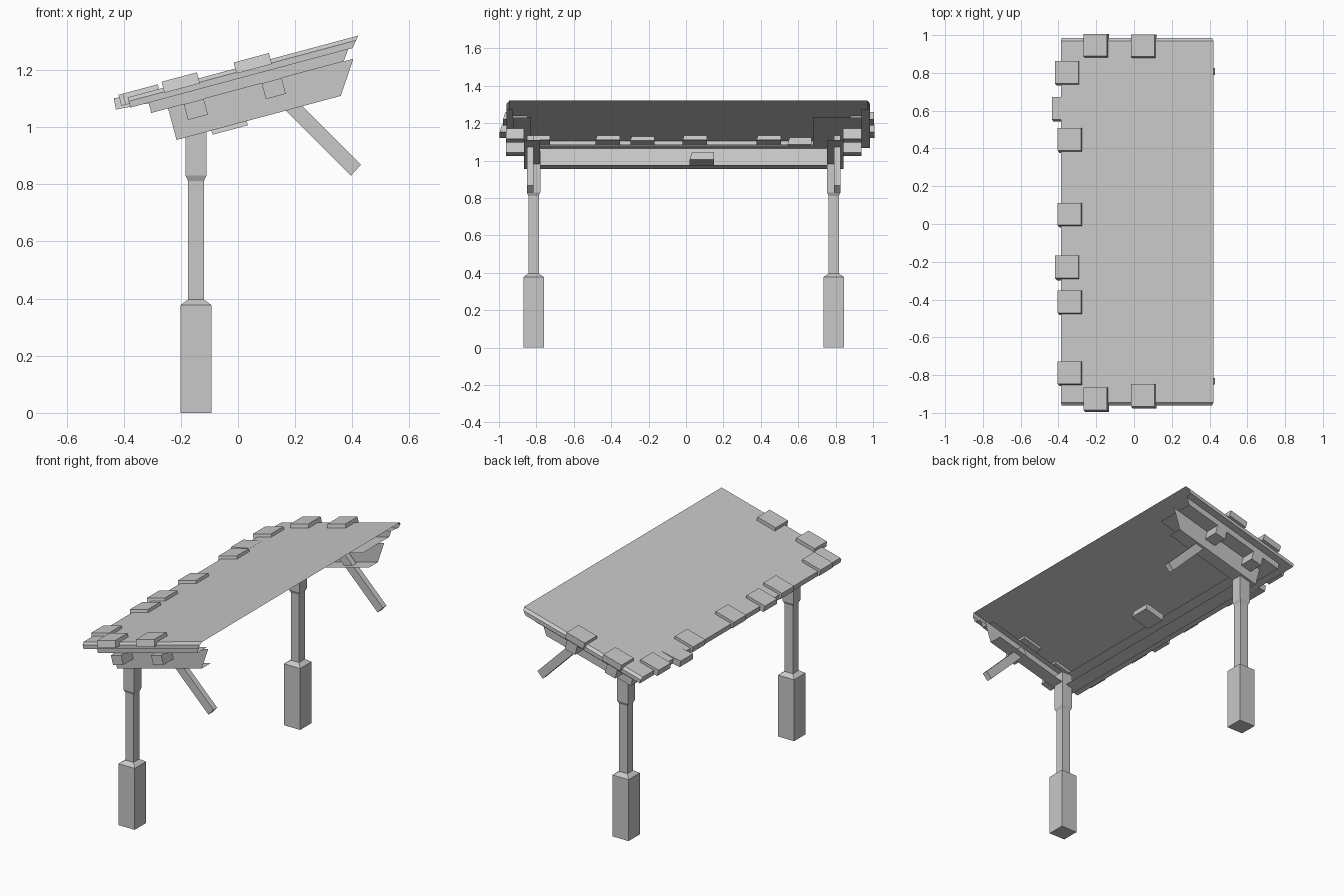
import bpy, bmesh, math
from mathutils import Matrix

cube = bpy.data.objects.get("Cube")
if cube:
    bpy.data.objects.remove(cube, do_unlink=True)

grey = bpy.data.materials.new("plain_grey")
grey.use_nodes = True
COLOUR = (0.58, 0.58, 0.58, 1)
grey.diffuse_color = COLOUR
grey.node_tree.nodes["Principled BSDF"].inputs["Base Color"].default_value = COLOUR

# Sloped frame: local x runs up the slope, local z is the roof normal
TILT = math.radians(15)
SLOPE = Matrix.Translation((0, 0, 1.2075)) @ Matrix.Rotation(-TILT, 4, 'Y')


def finish(name, bm, frame):
    bm.transform(frame)
    mesh = bpy.data.meshes.new(name)
    bm.to_mesh(mesh)
    bm.free()
    mesh.materials.append(grey)
    obj = bpy.data.objects.new(name, mesh)
    bpy.context.collection.objects.link(obj)
    return obj


def loft(name, rings, frame=Matrix()):
    """Skin a stack of equal-length point rings and cap both ends."""
    bm = bmesh.new()
    rows = [[bm.verts.new(p) for p in ring] for ring in rings]
    n = len(rows[0])
    for low, high in zip(rows, rows[1:]):
        for i in range(n):
            j = (i + 1) % n
            bm.faces.new((low[i], low[j], high[j], high[i]))
    bm.faces.new(rows[0])
    bm.faces.new(rows[-1])
    bmesh.ops.recalc_face_normals(bm, faces=bm.faces)
    return finish(name, bm, frame)


def rect(x0, x1, y0, y1, z):
    return [(x0, y0, z), (x1, y0, z), (x1, y1, z), (x0, y1, z)]


def shell(name, steps, covered):
    """Thin moulding round the low edge and both ends, open at the high edge."""
    bm = bmesh.new()
    rows = [[bm.verts.new(p) for p in ((u1, y0, w), (u0, y0, w), (u0, y1, w), (u1, y1, w))]
            for u0, u1, y0, y1, w in steps]
    for high, low in zip(rows, rows[1:]):
        for i in range(3):
            bm.faces.new((high[i], high[i + 1], low[i + 1], low[i]))
    if covered:
        bm.faces.new(rows[0][::-1])
    return finish(name, bm, SLOPE)


# Roof sheet with bevelled ends, then a stepped rail with an inner lip
shell("roof", [
    (-0.400, 0.435, -0.945, 0.970, 0),
    (-0.400, 0.424, -0.960, 0.985, -0.014),
    (-0.400, 0.405, -0.960, 0.985, -0.037),
    (-0.334, 0.389, -0.925, 0.937, -0.037),
    (-0.334, 0.363, -0.925, 0.937, -0.074),
    (-0.210, 0.363, -0.830, 0.680, -0.074)], True)

# Skirt below the rail, with a lip along its bottom
shell("skirt", [
    (-0.273, 0.398, -0.865, 0.842, -0.074),
    (-0.273, 0.322, -0.865, 0.842, -0.188),
    (-0.196, 0.322, -0.780, 0.755, -0.188)], False)

# Pegs, posts and braces at both ends
for end, side, yc in (("front", -1, -0.815), ("back", 1, 0.79)):
    for i, u in enumerate((-0.18, 0.102)):
        y0, y1 = sorted((yc + side * 0.05, yc + side * 0.147))
        loft(f"{end}_peg_{i + 1}",
             [rect(u - 0.036, u + 0.036, y0, y1, w) for w in (-0.131, -0.074)], SLOPE)

    # Square post: thick foot, thin shaft, wider head
    profile = [(0, 0.055), (0.377, 0.055), (0.396, 0.028), (0.812, 0.028), (0.83, 0.036), (1.05, 0.036)]
    xc = -0.147
    loft(end + "_post", [rect(xc - r, xc + r, yc - r, yc + r, z) for z, r in profile])

    # Brace leaning down from the skirt
    yb = yc + 0.018 * side
    outline = [(0.395, 0.83), (0.43, 0.868), (0.165, 1.133), (0.13, 1.095)]
    loft(end + "_brace", [[(x, y, z) for x, z in outline] for y in (yb - 0.018, yb + 0.018)])


# Square shingles with one sloping side: centre x, centre y, normal offset, pitch
def shingle(name, x, y, w, pitch=0):
    place = (SLOPE @ Matrix.Translation((x / math.cos(TILT), y, w))
             @ Matrix.Rotation(math.radians(pitch), 4, 'Y'))
    loft(name, [rect(-0.064, 0.064, -0.068, 0.062, -0.02),
                rect(-0.064, 0.064, -0.056, 0.062, 0.02)], place)


shift = {-0.23: -0.352, 0.80: -0.352}
for i, y in enumerate((-0.79, -0.415, -0.23, 0.05, 0.445, 0.80)):
    shingle(f"edge_shingle_{i + 1}", shift.get(y, -0.338), y, -0.003)
shingle("slipped_shingle", -0.372, 0.61, -0.015, 4)
for i, (x, y) in enumerate([(-0.2, -0.928), (0.052, -0.91), (-0.2, 0.945), (0.052, 0.942)]):
    shingle(f"end_shingle_{i + 1}", x, y, 0.002)
shingle("loose_shingle", -0.08, 0.088, -0.183)
